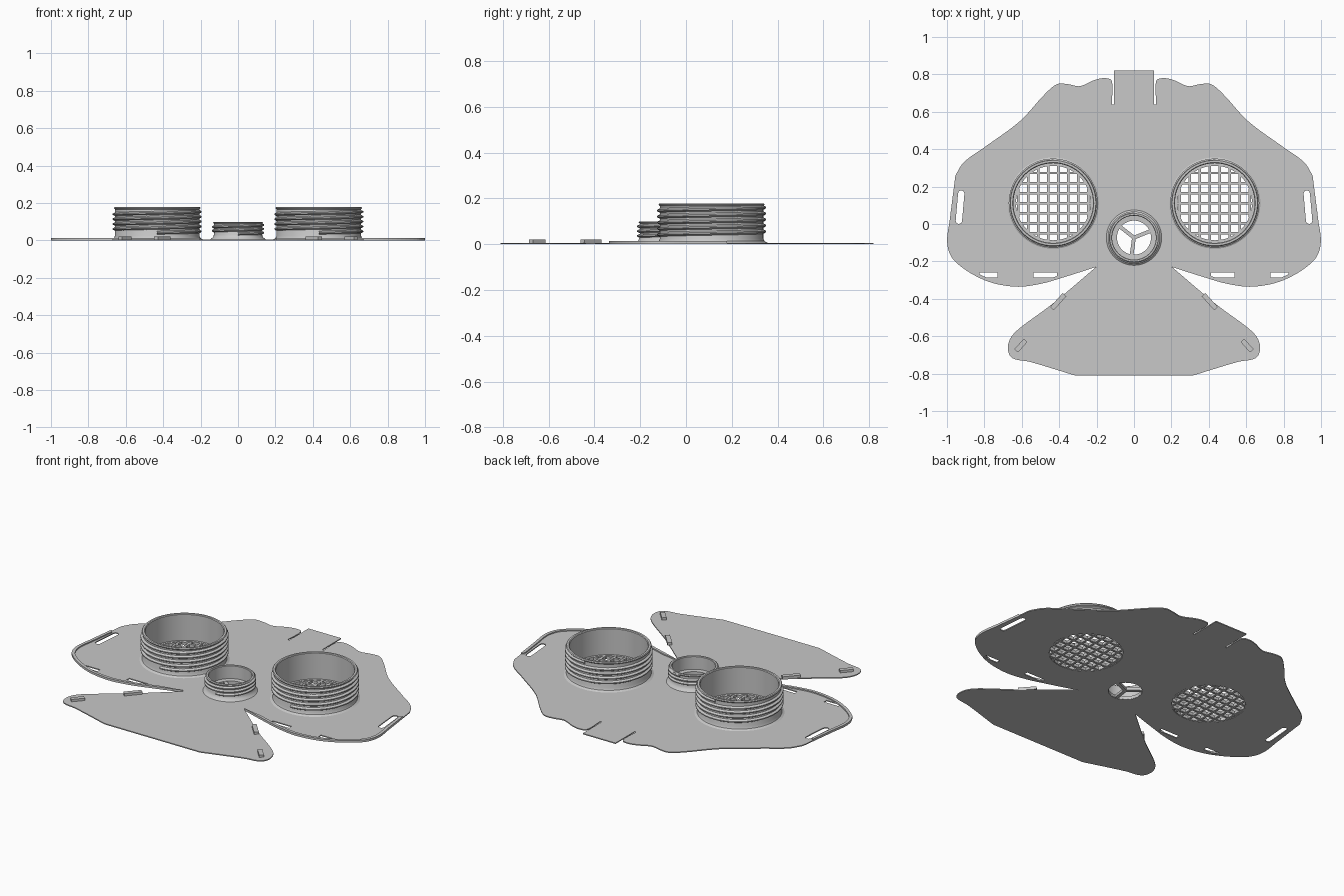
import bpy, bmesh, math
from mathutils import Matrix, Vector
from mathutils.geometry import delaunay_2d_cdt, interpolate_bezier

cube = bpy.data.objects.get("Cube")
if cube:
    bpy.data.objects.remove(cube, do_unlink=True)

grey = bpy.data.materials.new("light grey")
grey.use_nodes = True
grey.diffuse_color = (0.58, 0.58, 0.58, 1)
grey.node_tree.nodes["Principled BSDF"].inputs["Base Color"].default_value = grey.diffuse_color

THICK = 0.006
CUP = (0.432, 0.112)
VALVE = (0, -0.073)


def add(name, mesh, smooth=False):
    ob = bpy.data.objects.new(name, mesh)
    bpy.context.collection.objects.link(ob)
    mesh.materials.clear()
    mesh.materials.append(grey)
    if smooth:
        bpy.ops.object.select_all(action='DESELECT')
        ob.select_set(True)
        bpy.context.view_layer.objects.active = ob
        bpy.ops.object.shade_smooth_by_angle(angle=math.radians(35))


def add_bmesh(name, bm, smooth=False):
    bmesh.ops.recalc_face_normals(bm, faces=bm.faces)
    me = bpy.data.meshes.new(name)
    bm.to_mesh(me)
    bm.free()
    add(name, me, smooth)


def smooth_run(points, steps=8):
    """Smooth path through the points, last point left out."""
    p = [Vector(q) for q in points]
    tan = [(p[min(i + 1, len(p) - 1)] - p[max(i - 1, 0)]).normalized() for i in range(len(p))]
    path = []
    for i in range(len(p) - 1):
        reach = (p[i + 1] - p[i]).length / 3
        path += interpolate_bezier(p[i], p[i] + tan[i] * reach, p[i + 1] - tan[i + 1] * reach, p[i + 1], steps)[:-1]
    return [(q[0], q[1]) for q in path]


def inside(x, y, loops):
    """Even-odd test against all loops."""
    odd = False
    for loop in loops:
        for (ax, ay), (bx, by) in zip(loop, loop[1:] + loop[:1]):
            if (ay > y) != (by > y) and x < ax + (y - ay) * (bx - ax) / (by - ay):
                odd = not odd
    return odd


def flat_shape(name, loops, z0, z1):
    """Sheet bounded by the first loop, with the other loops as holes."""
    pts, edges = [], []
    for loop in loops:
        k, n = len(pts), len(loop)
        pts += [Vector(p) for p in loop]
        edges += [(k + i, k + (i + 1) % n) for i in range(n)]
    verts, _, faces = delaunay_2d_cdt(pts, edges, [], 0, 1e-5)[:3]
    bm = bmesh.new()
    bv = [bm.verts.new((v[0], v[1], z0)) for v in verts]
    for f in faces:
        mid = sum((verts[i] for i in f), Vector((0, 0))) / len(f)
        if inside(mid[0], mid[1], loops):
            bm.faces.new([bv[i] for i in f])
    top = bmesh.ops.extrude_face_region(bm, geom=bm.faces[:])["geom"]
    bmesh.ops.translate(bm, vec=(0, 0, z1 - z0), verts=[g for g in top if isinstance(g, bmesh.types.BMVert)])
    bmesh.ops.delete(bm, geom=[v for v in bm.verts if not v.link_faces], context='VERTS')
    add_bmesh(name, bm)


def circle(c, r, n=64):
    return [(c[0] + r * math.cos(i * math.tau / n), c[1] + r * math.sin(i * math.tau / n)) for i in range(n)]


def place(pts, c, angle):
    ca, sa = math.cos(angle), math.sin(angle)
    return [(c[0] + x * ca - y * sa, c[1] + x * sa + y * ca) for x, y in pts]


def slot(c, length, width, angle=0):
    a, b = length / 2, width / 2
    return place([(a, -b), (a, b), (-a, b), (-a, -b)], c, angle)


def round_slot(c, length, width, angle):
    r = width / 2
    arc = [(length / 2 - r + r * math.cos(t * math.pi / 6), r * math.sin(t * math.pi / 6)) for t in range(-3, 4)]
    return place(arc + [(-x, -y) for x, y in arc], c, angle)


def flip(pts):
    return [(-x, y) for x, y in reversed(pts)]


def box(name, c, size, z0, z1, angle=0):
    bm = bmesh.new()
    bmesh.ops.create_cube(bm, size=1)
    bm.transform(Matrix.Translation((c[0], c[1], (z0 + z1) / 2)) @ Matrix.Rotation(angle, 4, 'Z')
                 @ Matrix.Diagonal((size[0], size[1], z1 - z0, 1)))
    add_bmesh(name, bm)


def lathe(name, c, profile, n=64):
    """Revolve a closed (radius, height) profile about the vertical through c."""
    bm = bmesh.new()
    rings = [[bm.verts.new((*p, z)) for p in circle(c, r, n)] for r, z in profile]
    for a, b in zip(rings, rings[1:] + rings[:1]):
        for i in range(n):
            j = (i + 1) % n
            bm.faces.new((a[i], a[j], b[j], b[i]))
    add_bmesh(name, bm, True)


def thread(name, c, r, z0, z1, turns, depth):
    """Helical ridge of triangular section, starting at the front."""
    bm = bmesh.new()
    n = int(turns * 48)
    rows = []
    for i in range(n + 1):
        a = i * math.tau / 48 - math.pi / 2
        z = z0 + (z1 - z0) * i / n
        rows.append([bm.verts.new((c[0] + q * math.cos(a), c[1] + q * math.sin(a), z + h))
                     for q, h in ((r - .004, -depth), (r + depth, -.003), (r + depth, .003), (r - .004, depth))])
    for a, b in zip(rows, rows[1:]):
        for k in range(4):
            m = (k + 1) % 4
            bm.faces.new((a[k], b[k], b[m], a[m]))
    bm.faces.new(rows[0])
    bm.faces.new(rows[-1])
    add_bmesh(name, bm, True)


# Outline of the left half, from the brow down to the chin
brow = [(.119, .64), (.119, .765), (.155, .78), (.21, .77), (.29, .737), (.35, .747), (.41, .748), (.476, .695),
        (.61, .55), (.8, .41), (.91, .33), (.955, .26)]
wing = [(.955, .26), (.965, .18), (.984, .03), (.998, -.11), (.957, -.2), (.8, -.3), (.636, -.335),
        (.5, -.32), (.36, -.28), (.203, -.23)]
flap = [(.203, -.23), (.44, -.43), (.61, -.556), (.66, -.61), (.674, -.67), (.65, -.717), (.556, -.737),
        (.315, -.81)]
half = [(.108, .82), (.108, .64)] + smooth_run(brow) + smooth_run(wing) + smooth_run(flap) + [flap[-1]]

loops = [half + flip(half), circle(VALVE, .092)]
for s in (1, -1):
    loops += [circle((s * CUP[0], CUP[1]), .203),
              round_slot((s * .93, .09), .18, .034, math.radians(90 + s * 5)),
              slot((s * .475, -.272), .125, .026),
              slot((s * .778, -.272), .095, .026)]
flat_shape("mask_plate", loops, 0, THICK)

# Raised rim along the lower edge of each wing
edge = smooth_run(wing[1:])
rim = edge + [wing[-1]] + [(.6 + (x - .6) * .955, -.05 + (y + .05) * .94) for x, y in edge[:-4]][::-1]

for s, side in ((1, "left"), (-1, "right")):
    flat_shape(side + "_wing_rim", [rim if s > 0 else flip(rim)], .004, .013)

    # Pegs on the chin flap
    box(side + "_upper_peg", (s * .405, -.415), (.1, .026), .003, .02, -s * math.radians(48))
    box(side + "_lower_peg", (s * .605, -.65), (.075, .026), .003, .02, -s * math.radians(48))

    # Threaded filter cup
    c = (s * CUP[0], CUP[1])
    lathe(side + "_filter_cup", c, [
        (.199, .002), (.199, .02), (.213, .02), (.213, .174), (.217, .178), (.228, .178), (.232, .173),
        (.226, .166), (.226, .025), (.231, .013), (.244, .006), (.244, .002)])
    thread(side + "_filter_thread", c, .226, .042, .16, 4.5, .012)

    # Grille bars cut to the round opening
    pitch = .0535
    for k in range(-3, 5):
        for axis, off in ((0, (k - .5) * pitch), (1, (k - 1) * pitch)):
            if abs(off) > .19:
                continue
            length = 2 * math.sqrt(.203 ** 2 - off ** 2)
            pos = (c[0] + off, c[1]) if axis == 0 else (c[0], c[1] + off)
            size = (.013, length) if axis == 0 else (length, .013)
            box(side + "_grille_bar", pos, size, .001, .019 if axis else .0185)

# Threaded centre valve with three spokes
lathe("valve_ring", VALVE, [
    (.091, .002), (.091, .02), (.117, .022), (.117, .097), (.12, .1), (.129, .1), (.134, .096), (.129, .09),
    (.129, .03), (.135, .016), (.148, .006), (.148, .002)])
thread("valve_thread", VALVE, .129, .036, .088, 2.5, .011)
for deg in (22, 142, 262):
    a = math.radians(deg)
    box("valve_spoke", (VALVE[0] + .048 * math.cos(a), VALVE[1] + .048 * math.sin(a)), (.1, .02), .002, .018, a)
